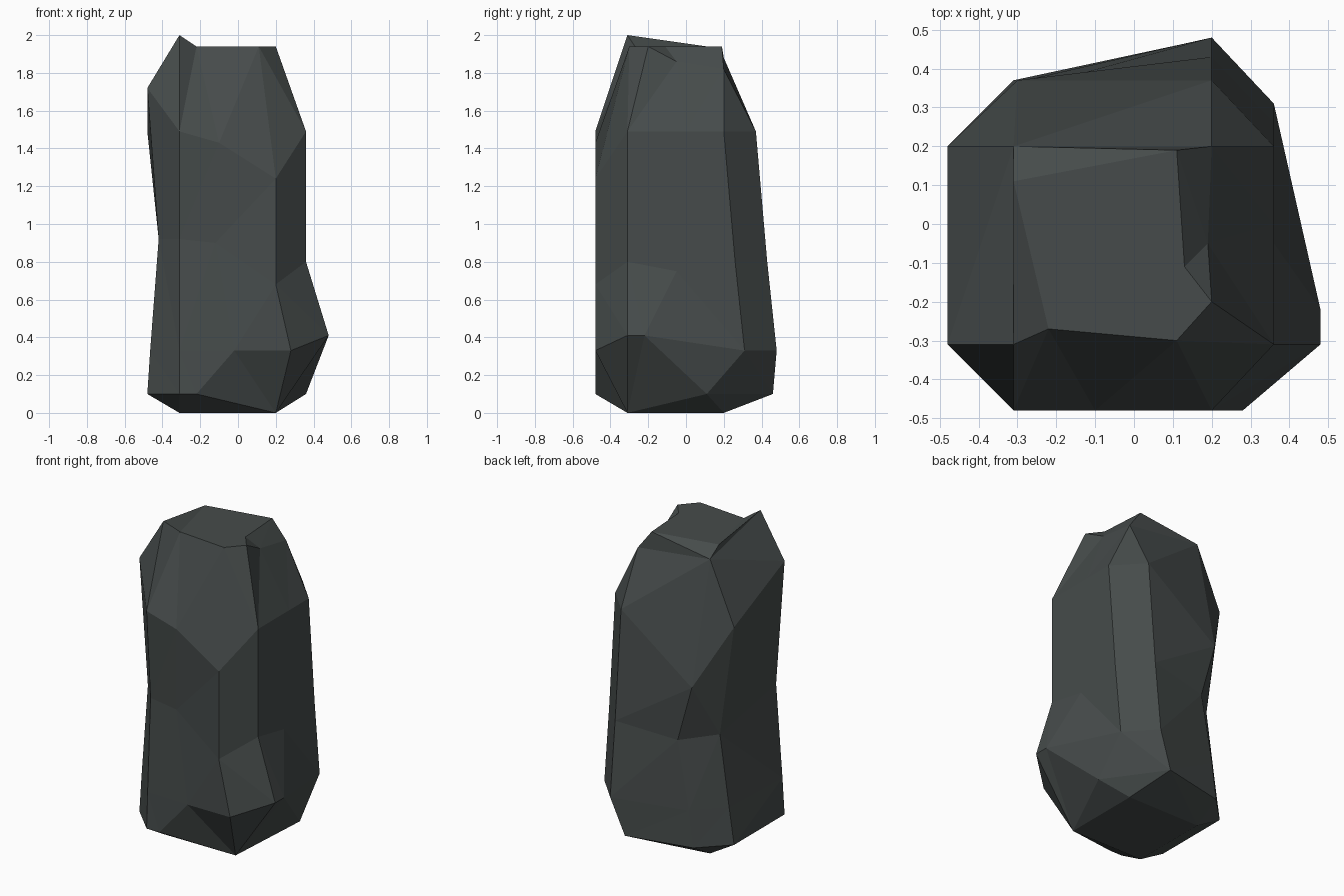
import bpy, bmesh

if "Cube" in bpy.data.objects:
    bpy.data.objects.remove(bpy.data.objects["Cube"])

# Chamfered-square plan: ten corner columns, counter-clockwise from the front left
PLAN = dict(
    fl=(-.31, -.48), fm=(-.12, -.48), fr=(.2, -.48),      # front
    rf=(.36, -.31), rm=(.36, 0), rb=(.36, .2),            # right
    br=(.2, .37), bl=(-.31, .37),                         # back
    lb=(-.48, .2), lf=(-.48, -.31))                       # left


def clamp_in(p, x0, x1, y0, y1):
    return (min(max(p[0], x0), x1), min(max(p[1], y0), y1))


def ring(z, plan=PLAN, **moved):
    """One loop of the rock: plan at height z, with some corners moved."""
    return [moved.get(k, (*p, z)) for k, p in plan.items()]


FOOT = {k: clamp_in(p, -.31, .2, -.31, .2) for k, p in PLAN.items()}
CROWN = {k: clamp_in(p, -.31, .11, -.31, .11) for k, p in PLAN.items()}
FRONT_TOP = dict(fl=(-.31, -.31, 2), lf=(-.31, -.31, 2), fm=(-.22, -.27, 1.94),
                 fr=(.11, -.30, 1.94), rf=(.2, -.2, 1.94))

rings = [
    # foot on the ground
    ring(0, FOOT, fm=(-.22, -.31, 0), rm=(.2, .11, 0)),
    # lower bevel, the front right corner runs straight down to the foot
    ring(.1, fm=(-.22, -.48, .1), fr=(.2, -.31, 0), rf=(.2, -.31, 0),
         rm=(.36, .11, .1), rb=(.36, .11, .1), br=(.11, .46, .1)),
    # bulge low on the front right and back right
    ring(.33, fm=(-.02, -.48, .33), fr=(.28, -.48, .33), rf=(.48, -.31, .41),
         rm=(.48, -.22, .41), rb=(.36, .31, .33), br=(.2, .48, .33),
         lf=(-.465, -.31, .33), fl=(-.31, -.47, .33), lb=(-.445, .2, .33),
         bl=(-.28, .37, .33)),
    # pinched waist
    ring(.8, fl=(-.31, -.44, .92), fm=(-.12, -.45, .9), fr=(.2, -.48, .68),
         rm=(.36, -.05, .75), rb=(.36, .26, .8), br=(.2, .43, .8),
         bl=(-.2, .37, .76), lb=(-.38, .2, .78), lf=(-.42, -.31, .92)),
    # shoulder
    ring(1.49, fm=(-.1, -.48, 1.43), fr=(.2, -.48, 1.24), bl=(-.3, .37, 1.12),
         lf=(-.48, -.31, 1.72)),
    # rim of the top slopes
    ring(1.94, CROWN, **FRONT_TOP, rm=(.19, -.05, 1.86), rb=(.2, .2, 1.82),
         br=(.2, .2, 1.82), bl=(-.31, .2, 1.88), lb=(-.31, .2, 1.88)),
    # crown plateau
    ring(1.94, CROWN, **FRONT_TOP, rm=(.13, -.11, 1.94), rb=(.11, .19, 1.94),
         br=(.11, .19, 1.94)),
]

# Skin the loops into one closed faceted rock
bm = bmesh.new()
loops = [[bm.verts.new(p) for p in r] for r in rings]
n = len(PLAN)
for a, b in zip(loops, loops[1:]):
    for i in range(n):
        j = (i + 1) % n
        bm.faces.new((a[i], a[j], b[j], b[i]))
bm.faces.new(loops[0][::-1])
bm.faces.new(loops[-1])
bmesh.ops.remove_doubles(bm, verts=bm.verts, dist=.001)
bmesh.ops.dissolve_degenerate(bm, dist=.0005, edges=bm.edges)
bmesh.ops.triangulate(bm, faces=bm.faces)
bmesh.ops.recalc_face_normals(bm, faces=bm.faces)

mesh = bpy.data.meshes.new("rock_pillar")
bm.to_mesh(mesh)
bm.free()
stone = bpy.data.materials.new("dark grey stone")
stone.diffuse_color = (.061, .071, .070, 1)
stone.use_nodes = True
stone.node_tree.nodes["Principled BSDF"].inputs["Base Color"].default_value = stone.diffuse_color
mesh.materials.append(stone)
rock = bpy.data.objects.new("rock_pillar", mesh)
bpy.context.collection.objects.link(rock)
